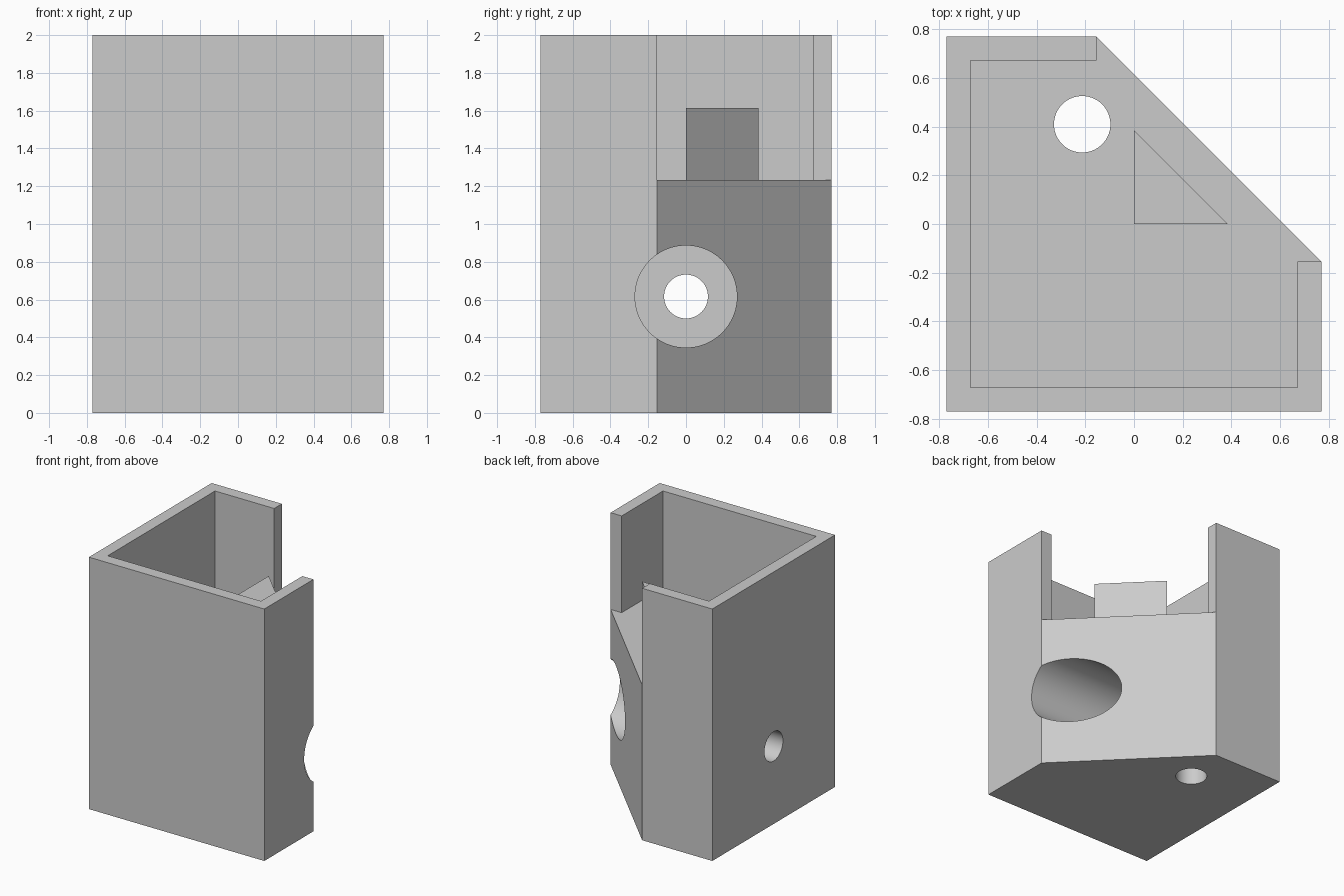
import bpy, bmesh, math
from mathutils import Matrix

if "Cube" in bpy.data.objects:
    bpy.data.objects.remove(bpy.data.objects["Cube"], do_unlink=True)

grey = bpy.data.materials.new("plain grey")
grey.use_nodes = True
colour = (0.6, 0.6, 0.6, 1)
grey.diffuse_color = colour
grey.node_tree.nodes["Principled BSDF"].inputs["Base Color"].default_value = colour

HALF = 0.77      # half width of the block
EDGE = -0.154    # where the corner cut starts
INNER = 0.673    # inside of the walls
FLOOR = 1.232    # floor of the open pocket


def add_object(name, bm):
    bmesh.ops.recalc_face_normals(bm, faces=bm.faces)
    mesh = bpy.data.meshes.new(name)
    bm.to_mesh(mesh)
    bm.free()
    mesh.materials.append(grey)
    obj = bpy.data.objects.new(name, mesh)
    bpy.context.collection.objects.link(obj)
    return obj


def prism(name, outline, z0, z1):
    bm = bmesh.new()
    face = bm.faces.new([bm.verts.new((x, y, z0)) for x, y in outline])
    top = bmesh.ops.extrude_face_region(bm, geom=[face])["geom"]
    verts = [v for v in top if isinstance(v, bmesh.types.BMVert)]
    bmesh.ops.translate(bm, verts=verts, vec=(0, 0, z1 - z0))
    return add_object(name, bm)


def cylinder(name, radius, length, centre, along_x=False):
    bm = bmesh.new()
    turn = Matrix.Rotation(math.pi / 2 if along_x else 0, 4, "Y")
    bmesh.ops.create_cone(bm, cap_ends=True, segments=96, radius1=radius,
                          radius2=radius, depth=length,
                          matrix=Matrix.Translation(centre) @ turn)
    return add_object(name, bm)


def cut(target, cutter):
    cutter.hide_render = True
    mod = target.modifiers.new("cut", "BOOLEAN")
    mod.operation = "DIFFERENCE"
    mod.solver = "EXACT"
    mod.object = cutter
    bpy.context.view_layer.objects.active = target
    bpy.ops.object.modifier_apply(modifier=mod.name)
    bpy.data.objects.remove(cutter, do_unlink=True)


# Block with one corner cut off
body = prism("housing", [(-HALF, -HALF), (HALF, -HALF), (HALF, EDGE),
                         (EDGE, HALF), (-HALF, HALF)], 0, 2)

# Open pocket at the top, leaving walls on four sides
cut(body, prism("pocket_cutter", [(-INNER, -INNER), (INNER, -INNER),
                                  (INNER, EDGE), (1, EDGE), (1, 1),
                                  (EDGE, 1), (EDGE, INNER),
                                  (-INNER, INNER)], FLOOR, 3))

# Sideways bolt hole with a wide recess for the bolt head
cut(body, cylinder("bolt_cutter", 0.116, 3, (0, 0, 0.616), True))
cut(body, cylinder("recess_cutter", 0.27, 2, (0.615, 0, 0.616), True))

# Upright hole through the floor
cut(body, cylinder("cable_cutter", 0.116, 3, (-0.213, 0.41, 0.6)))

# Three-sided stop block on the pocket floor
prism("stop_block", [(0, 0), (0.385, 0), (0, 0.385)], FLOOR, 1.615)

# Smooth the round holes, keep the other edges sharp
bpy.ops.object.select_all(action="DESELECT")
body.select_set(True)
bpy.context.view_layer.objects.active = body
bpy.ops.object.shade_smooth_by_angle(angle=math.radians(30))
